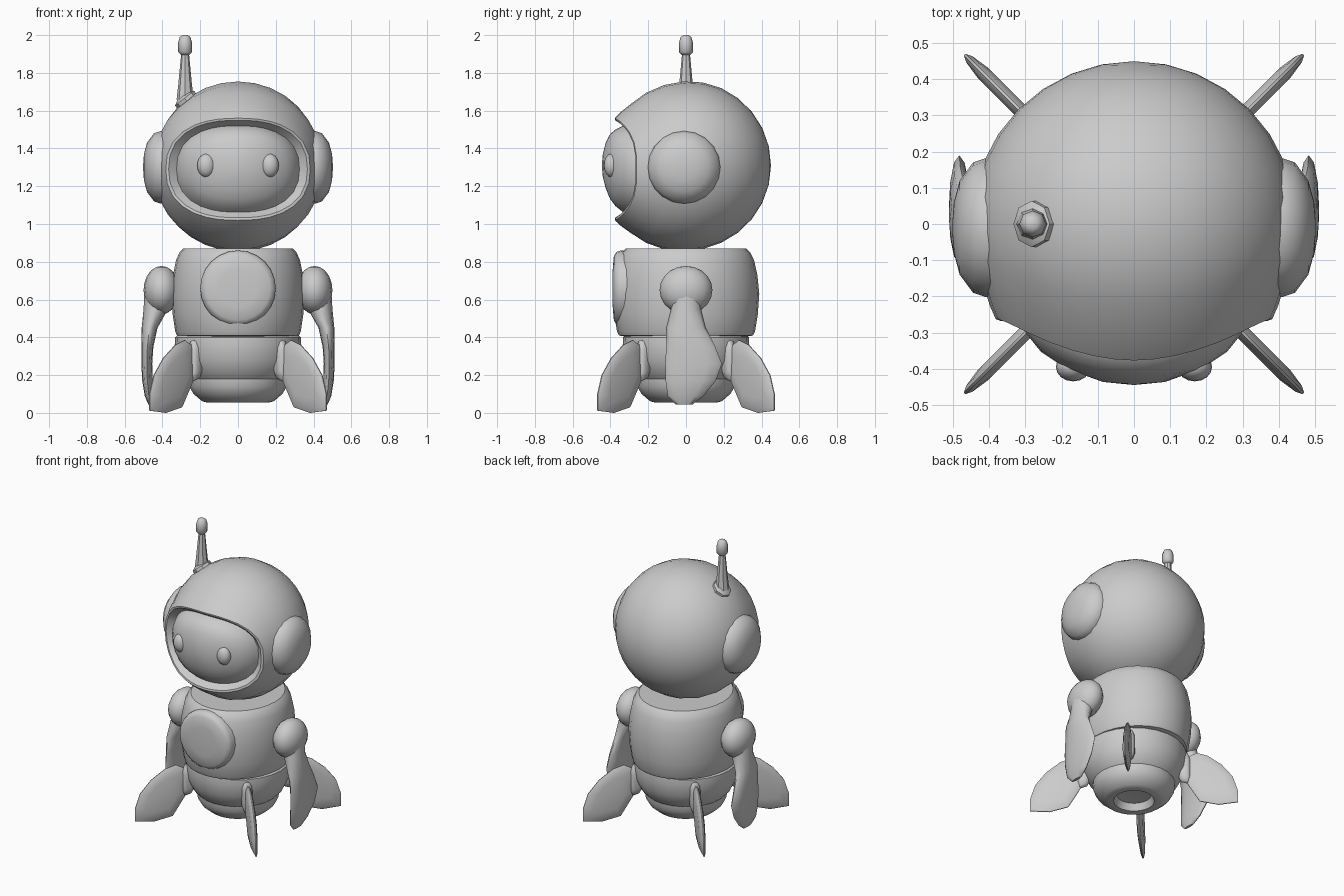
import bpy, bmesh, math
from math import sin, cos, pi
from mathutils import Matrix, Vector

if "Cube" in bpy.data.objects:
    bpy.data.objects.remove(bpy.data.objects["Cube"])

grey = bpy.data.materials.new("soft_grey")
grey.diffuse_color = (0.6, 0.6, 0.6, 1)
grey.use_nodes = True
grey.node_tree.nodes["Principled BSDF"].inputs["Base Color"].default_value = grey.diffuse_color


def finish(name, bm, angle=40):
    bmesh.ops.recalc_face_normals(bm, faces=bm.faces)
    me = bpy.data.meshes.new(name)
    bm.to_mesh(me)
    bm.free()
    me.materials.append(grey)
    ob = bpy.data.objects.new(name, me)
    bpy.context.collection.objects.link(ob)
    bpy.context.view_layer.objects.active = ob
    ob.select_set(True)
    bpy.ops.object.shade_smooth_by_angle(angle=math.radians(angle))
    ob.select_set(False)
    return ob


def loft(name, rings, caps=(True, True), matrix=Matrix(), angle=40):
    """Skin a list of point rings with quads and close the ends."""
    bm = bmesh.new()
    rows = [[bm.verts.new(matrix @ Vector(p)) for p in r] for r in rings]
    n = len(rows[0])
    for a, b in zip(rows, rows[1:]):
        for i in range(n):
            j = (i + 1) % n
            bm.faces.new((a[i], a[j], b[j], b[i]))
    for want, row in zip(caps, (rows[0], rows[-1])):
        if want:
            bm.faces.new(row)
    bmesh.ops.remove_doubles(bm, verts=bm.verts, dist=0.0001)
    return finish(name, bm, angle)


def ellipse(cx, cy, z, rx, ry, n):
    return [(cx + rx * cos(2 * pi * i / n), cy + ry * sin(2 * pi * i / n), z)
            for i in range(n)]


def lathe(name, profile, n=24, sx=1, sy=1, matrix=Matrix(), angle=40):
    return loft(name, [ellipse(0, 0, z, r * sx, r * sy, n) for r, z in profile],
                matrix=matrix, angle=angle)


def ball(name, centre, radii, n=16):
    bm = bmesh.new()
    bmesh.ops.create_uvsphere(bm, u_segments=n, v_segments=n // 2 + 2, radius=1)
    bm.transform(Matrix.Translation(centre) @ Matrix.Diagonal((*radii, 1)))
    return finish(name, bm, 60)


# ---- helmet and face share the outline of the visor opening
HEAD = Vector((0, 0, 1.31))
SEG = 32


def head_point(phi, t, r):
    """t = 0 front centre, 1 opening edge, 2 back of head."""
    c, s = cos(phi), sin(phi)
    k = (abs(c / 0.375) ** 2.4 + abs(s / 0.265) ** 2.4) ** (-1 / 2.4)
    edge = math.asin(min(k / 0.455, 0.99))
    th = edge * t if t <= 1 else edge + (pi - edge) * (t - 1)
    drop = 0.02 * max(0, 1 - abs(t - 1) * 2)
    return HEAD + Vector((r * sin(th) * c, -r * cos(th), r * sin(th) * s - drop))


def head_rings(steps):
    return [[head_point(2 * pi * i / SEG, t, r) for i in range(SEG)] for t, r in steps]


shell = [(0.97, 0.40), (0.97, 0.455), (1.0, 0.464), (1.04, 0.458)]
shell += [(1 + k / 11, 0.45) for k in range(1, 11)] + [(2, 0.45)]
loft("helmet", head_rings(shell), (False, False))
loft("face", head_rings([(1.0, 0.40), (0.9, 0.412), (0.8, 0.425), (0.65, 0.437),
                         (0.45, 0.442), (0.2, 0.445), (0, 0.445)]),
     (False, False), angle=60)

# ---- ears, eyes, arms on both sides
ARM = [(0.64, 0.42, 0.075, 0, 0.08), (0.55, 0.435, 0.065, 0, 0.08),
       (0.45, 0.468, 0.042, 0, 0.105), (0.35, 0.48, 0.032, 0.025, 0.13),
       (0.26, 0.483, 0.029, 0.04, 0.15), (0.17, 0.48, 0.027, 0.025, 0.133),
       (0.09, 0.472, 0.022, -0.002, 0.095), (0.045, 0.466, 0.009, -0.01, 0.045)]
for s, side in ((-1, "left"), (1, "right")):
    lathe(side + "_ear", [(0.195, 0.36), (0.192, 0.41), (0.18, 0.445), (0.13, 0.482),
                          (0.07, 0.498), (0, 0.503)], 20, angle=60,
          matrix=Matrix.Translation((0, -0.01, 1.3)) @ Matrix.Rotation(s * pi / 2, 4, 'Y'))
    ball(side + "_eye", (s * 0.168, -0.395, 1.31), (0.048, 0.04, 0.062))
    ball(side + "_shoulder", (s * 0.405, 0, 0.65), (0.095, 0.14, 0.128))
    loft(side + "_arm", [ellipse(s * x, y, z, rx, ry, 12) for z, x, rx, y, ry in ARM],
         angle=60)

# ---- antenna
base_dir = Vector((-0.28, 0, 0.352)).normalized()
lathe("antenna_base", [(0.064, -0.03), (0.064, 0.008), (0.035, 0.025), (0, 0.03)], 8,
      matrix=Matrix.Translation(HEAD + base_dir * 0.447)
      @ base_dir.to_track_quat('Z', 'Y').to_matrix().to_4x4())
lathe("antenna_rod", [(0.045, 1.66), (0.036, 1.74), (0.02, 1.91)], 8,
      matrix=Matrix.Translation((-0.28, 0, 0)))
lathe("antenna_tip", [(0.022, 1.895), (0.037, 1.91), (0.037, 1.96), (0.028, 1.99),
                      (0.014, 2.0)], 8, matrix=Matrix.Translation((-0.28, 0, 0)), angle=60)

# ---- torso, lower body with hollow nozzle, chest disc
lathe("torso", [(0.30, 0.40), (0.355, 0.41), (0.365, 0.43), (0.38, 0.52), (0.388, 0.63),
                (0.378, 0.73), (0.36, 0.81), (0.34, 0.85), (0.318, 0.87), (0.15, 0.87)],
      28, sx=0.91)
lathe("lower_body", [(0.31, 0.42), (0.333, 0.40), (0.335, 0.36), (0.325, 0.28),
                     (0.29, 0.21), (0.262, 0.18), (0.258, 0.14), (0.235, 0.10),
                     (0.19, 0.062), (0.165, 0.055), (0.13, 0.055), (0.11, 0.10),
                     (0, 0.11)], 24, angle=35)
lathe("chest_disc", [(0.2, 0.25), (0.2, 0.345), (0.192, 0.368), (0.17, 0.382), (0.1, 0.388),
                     (0, 0.39)], 24, angle=60,
      matrix=Matrix.Translation((0, 0, 0.66)) @ Matrix.Rotation(pi / 2, 4, 'X'))

# ---- four diagonal fins, each a lens-thin blade with a root bracket
FIN = [(0.33, 0.35), (0.40, 0.385), (0.47, 0.36), (0.56, 0.29), (0.63, 0.2), (0.662, 0.1),
       (0.662, 0.012), (0.54, 0.0), (0.42, 0.03), (0.36, 0.13), (0.32, 0.2)]
BRACKET = [(0.27, 0.36), (0.30, 0.39), (0.34, 0.385), (0.36, 0.34), (0.36, 0.2),
           (0.345, 0.165), (0.30, 0.18), (0.27, 0.24)]


def plate(name, outline, thick, turn):
    cr = sum(p[0] for p in outline) / len(outline)
    cz = sum(p[1] for p in outline) / len(outline)
    rings = [[(cr + (r - cr) * k, w * thick, cz + (z - cz) * k) for r, z in outline]
             for k, w in ((0.6, -1), (0.9, -0.6), (1, -0.15), (1, 0.15), (0.9, 0.6), (0.6, 1))]
    loft(name, rings, matrix=Matrix.Rotation(turn, 4, 'Z'), angle=50)


for k, where in enumerate(("back_right", "back_left", "front_left", "front_right")):
    plate(where + "_fin", FIN, 0.02, pi / 4 + k * pi / 2)
    plate(where + "_fin_bracket", BRACKET, 0.032, pi / 4 + k * pi / 2)
